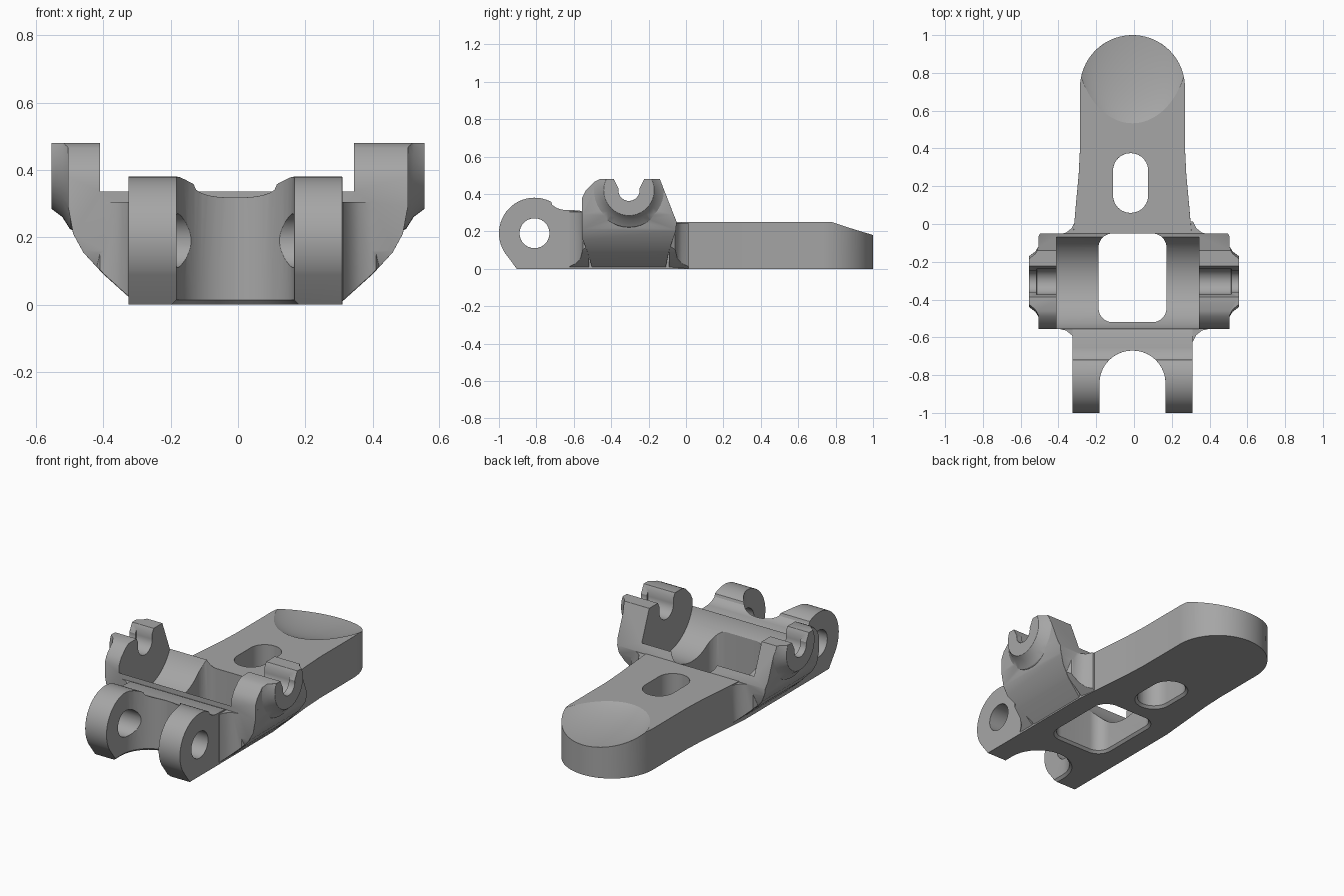
import bpy, bmesh, math
from mathutils import Vector

cube = bpy.data.objects.get("Cube")
if cube:
    bpy.data.objects.remove(cube, do_unlink=True)

grey = bpy.data.materials.new("satin grey")
grey.use_nodes = True
tone = (0.38, 0.38, 0.38, 1)
grey.diffuse_color = tone
grey.node_tree.nodes["Principled BSDF"].inputs["Base Color"].default_value = tone

CX = -0.008          # centre line of the body
PIN = (-0.81, 0.19)  # lug bore in y, z
REST = (-0.305, 0.42)  # cradle axis in y, z


def arc(cx, cy, r, a0, a1, n=24):
    return [(cx + r * math.cos(math.radians(a0 + (a1 - a0) * i / n)),
             cy + r * math.sin(math.radians(a0 + (a1 - a0) * i / n))) for i in range(n + 1)]


def rounded(cx, cy, hx, hy, r):
    pts = []
    for sx, sy, a in ((1, 1, 0), (-1, 1, 90), (-1, -1, 180), (1, -1, 270)):
        pts += arc(cx + sx * (hx - r), cy + sy * (hy - r), r, a, a + 90, 10)
    return pts


def loft(name, rings):
    """Closed solid through rings of 3D points."""
    bm = bmesh.new()
    rows = [[bm.verts.new(p) for p in ring] for ring in rings]
    n = len(rows[0])
    for a, b in zip(rows, rows[1:]):
        for i in range(n):
            bm.faces.new((a[i], a[(i + 1) % n], b[(i + 1) % n], b[i]))
    bm.faces.new(rows[0][::-1])
    bm.faces.new(rows[-1])
    bmesh.ops.remove_doubles(bm, verts=bm.verts, dist=1e-5)
    bmesh.ops.recalc_face_normals(bm, faces=bm.faces)
    mesh = bpy.data.meshes.new(name)
    bm.to_mesh(mesh)
    bm.free()
    mesh.materials.append(grey)
    ob = bpy.data.objects.new(name, mesh)
    bpy.context.collection.objects.link(ob)
    return ob


def prism(name, axis, pts, lo, hi):
    """Extrude a 2D profile along one axis."""
    def place(p, t):
        c = list(p)
        c.insert("xyz".index(axis), t)
        return c
    return loft(name, [[place(p, t) for p in pts] for t in (lo, hi)])


def activate(ob):
    bpy.ops.object.select_all(action='DESELECT')
    ob.select_set(True)
    bpy.context.view_layer.objects.active = ob


def combine(ob, tool, op):
    activate(ob)
    m = ob.modifiers.new("bool", 'BOOLEAN')
    m.operation, m.solver, m.object = op, 'EXACT', tool
    bpy.ops.object.modifier_apply(modifier=m.name)
    bpy.data.objects.remove(tool, do_unlink=True)
    return ob


# Body: plan outline crossed with side profile
half = [(0.318, -1), (0.318, -0.6), (0.318, -0.1), (0.31, -0.02), (0.3, 0.1), (0.285, 0.26), (0.278, 0.4)]
plan = [(CX + x, y) for x, y in half] + arc(CX, 0.722, 0.278, 0, 180, 40)
plan += [(CX - x, y) for x, y in reversed(half)]
side = [(-0.905, 0)] + arc(*PIN, 0.19, 212, 62, 36)
side += arc(-0.645, 0.42, 0.105, 228, 270, 8) + [(-0.57, 0.312), (-0.54, 0.3)]
side += [(-0.1, 0.25), (0.82, 0.25), (1.1, 0.25), (1.1, 0)]
body = prism("clamp_body", 'z', plan, 0, 0.6)
combine(body, prism("side_mask", 'x', side, -1, 1), 'INTERSECT')

# Cradle arms, with an outline limited from the side
wall = [(0.3, 0), (0.4, 0.09), (0.46, 0.155), (0.49, 0.21), (0.505, 0.29), (0.505, 0.48)]
wall_xz = wall + [(-x, z) for x, z in reversed(wall)]
arm_side = [(-0.5, 0), (-0.53, 0.1), (-0.555, 0.16), (-0.555, 0.38), (-0.535, 0.42), (-0.49, 0.465),
            (-0.46, 0.48), (-0.14, 0.48), (-0.05, 0.25), (-0.055, 0.2), (-0.09, 0.1), (-0.11, 0)]
arms = prism("arms", 'y', wall_xz, -0.7, 0.1)
combine(arms, prism("arm_mask", 'x', arm_side, -1, 1), 'INTERSECT')

# Tapered bosses on the outside of the arms
ring = arc(*REST, 1, 0, 351, 39)
for s in (-1, 1):
    boss = loft("boss", [[(s * x, REST[0] + (y - REST[0]) * r, REST[1] + (z - REST[1]) * r)
                          for y, z in ring]
                         for x, r in ((0.44, 0.225), (0.5, 0.195), (0.522, 0.16), (0.555, 0.135))])
    combine(boss, prism("boss_mask", 'x', arm_side, -1, 1), 'INTERSECT')
    combine(arms, boss, 'UNION')
combine(body, arms, 'UNION')

# Fillet webs where the arms meet the body
for y0, d, top in ((-0.062, 1, 0.245), (-0.548, -1, 0.305)):
    flare = [(0.43, -0.03), (0.41, 0.004), (0.36, 0.016), (0.33, 0.04), (0.312, 0.075)]
    outline = [(x, y0 + d * y) for x, y in flare]
    outline = outline + [(-x, y) for x, y in reversed(outline)]
    web = prism("web", 'z', outline, 0.001, top)
    combine(web, prism("web_mask", 'y', [(x - 0.002 if x > 0 else x + 0.002, z) for x, z in wall_xz], -1, 1),
            'INTERSECT')
    combine(body, web, 'UNION')

# Trough between the arms
trough = arc(REST[0], 0.4, 0.258, 180, 360, 36) + [(REST[0] + 0.258, 0.7), (REST[0] - 0.258, 0.7)]
combine(body, prism("trough", 'x', trough, -0.41, 0.345), 'DIFFERENCE')

# Flared notches, and the deeper pocket inside each arm
notch = [(-0.397, 0.5)] + arc(*REST, 0.057, 170, 370, 20) + [(-0.213, 0.5)]
combine(body, prism("notch", 'x', notch, -1, 1), 'DIFFERENCE')
pocket = arc(*REST, 0.068, 180, 360, 20) + [(-0.237, 0.46), (-0.373, 0.46)]
combine(body, prism("pocket", 'x', pocket, -0.515, 0.515), 'DIFFERENCE')


# Window, slot and fork gap, all with a chamfered lower rim
def opening(name, cx, cy, hx, hy, r):
    c = 0.014
    rings = []
    for z, e in ((-0.1, c), (0, c), (c, 0), (0.6, 0)):
        rings.append([(x, y, z) for x, y in rounded(cx, cy, hx + e, hy + e, r + e)])
    combine(body, loft(name, rings), 'DIFFERENCE')


opening("window", CX, -0.285, 0.18, 0.235, 0.075)
opening("slot", -0.018, 0.217, 0.093, 0.158, 0.0925)
opening("fork_gap", CX, -1.0, 0.175, 0.33, 0.1745)

# Lug bore
combine(body, prism("bore", 'x', arc(*PIN, 0.08, 0, 352, 44), -1, 1), 'DIFFERENCE')

# Thumb dish at the end of the tongue
bpy.ops.mesh.primitive_uv_sphere_add(segments=96, ring_count=64, location=(CX, 0.95, 0.31))
dish = bpy.context.object
dish.scale = (0.335, 0.47, 0.13)
bpy.ops.object.transform_apply(location=False, rotation=False, scale=True)
combine(body, dish, 'DIFFERENCE')

# Clean up and soften the sharp edges
bm = bmesh.new()
bm.from_mesh(body.data)
bmesh.ops.remove_doubles(bm, verts=bm.verts, dist=0.0008)
bmesh.ops.dissolve_limit(bm, angle_limit=math.radians(0.5), verts=bm.verts, edges=bm.edges)
for f in bm.faces:
    f.material_index = 0
bm.to_mesh(body.data)
bm.free()
activate(body)
soft = body.modifiers.new("soft_edges", 'BEVEL')
soft.width, soft.segments, soft.angle_limit = 0.01, 1, math.radians(50)
soft.use_clamp_overlap = True
bpy.ops.object.shade_smooth_by_angle(angle=math.radians(28))
